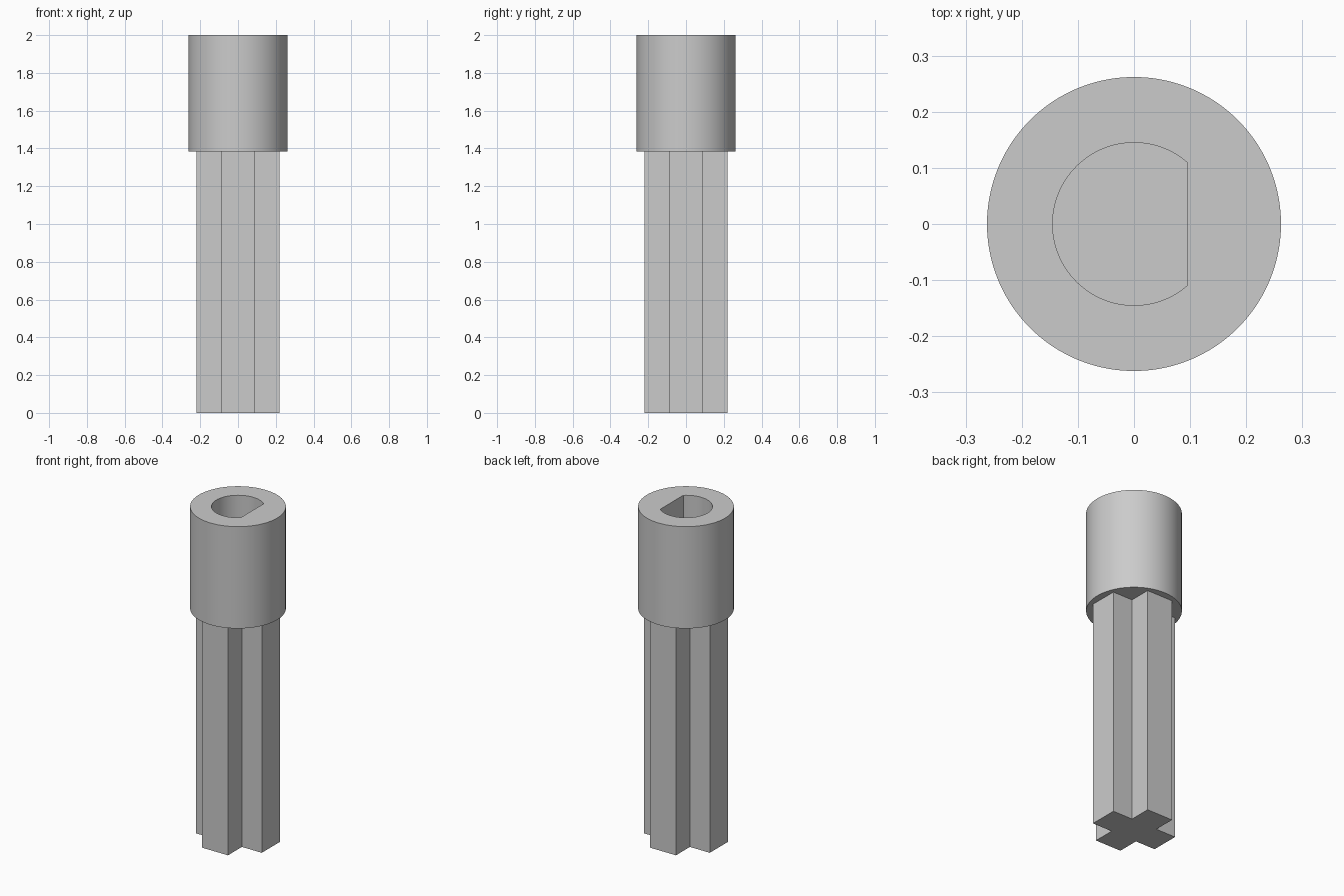
import bpy, bmesh
from math import cos, sin, tau, radians

if "Cube" in bpy.data.objects:
    bpy.data.objects.remove(bpy.data.objects["Cube"])

# Single plain grey
GREY = (0.6, 0.6, 0.6, 1)
grey = bpy.data.materials.new("plain grey")
grey.use_nodes = True
grey.diffuse_color = GREY
grey.node_tree.nodes["Principled BSDF"].inputs["Base Color"].default_value = GREY

SEGMENTS = 110
ANGLES = [tau * i / SEGMENTS for i in range(SEGMENTS)]


def stacked_loops(name, loops):
    """Skin a series of (outline, height) loops and cap both ends."""
    bm = bmesh.new()
    rings = [[bm.verts.new((x, y, z)) for x, y in outline] for outline, z in loops]
    for low, high in zip(rings, rings[1:]):
        for i in range(len(low)):
            j = (i + 1) % len(low)
            bm.faces.new((low[i], low[j], high[j], high[i]))
    bm.faces.new(rings[0][::-1])
    bm.faces.new(rings[-1])
    bmesh.ops.recalc_face_normals(bm, faces=bm.faces)
    mesh = bpy.data.meshes.new(name)
    bm.to_mesh(mesh)
    bm.free()
    mesh.materials.append(grey)
    obj = bpy.data.objects.new(name, mesh)
    bpy.context.collection.objects.link(obj)
    return obj


def circle(radius):
    return [(radius * cos(a), radius * sin(a)) for a in ANGLES]


def d_shape(radius, flat):
    """Circle cut off by a flat on its +x side."""
    return [(min(x, flat), y if x < flat else flat * y / x) for x, y in circle(radius)]


# Round head with a blind D-shaped socket
rim, socket = circle(0.262), d_shape(0.145, 0.095)
head = stacked_loops("socket_head", [(rim, 1.385), (rim, 2), (socket, 2), (socket, 1.45)])
bpy.context.view_layer.objects.active = head
head.select_set(True)
bpy.ops.object.shade_smooth_by_angle(angle=radians(30))

# Cross-shaped shaft: one arm corner set turned four times
REACH, HALF = 0.22, 0.087
arm = [(REACH, -HALF), (REACH, HALF), (HALF, HALF)]
cross = []
for turn in range(4):
    cross += arm
    arm = [(-y, x) for x, y in arm]
stacked_loops("cross_shaft", [(cross, 0), (cross, 1.39)])
